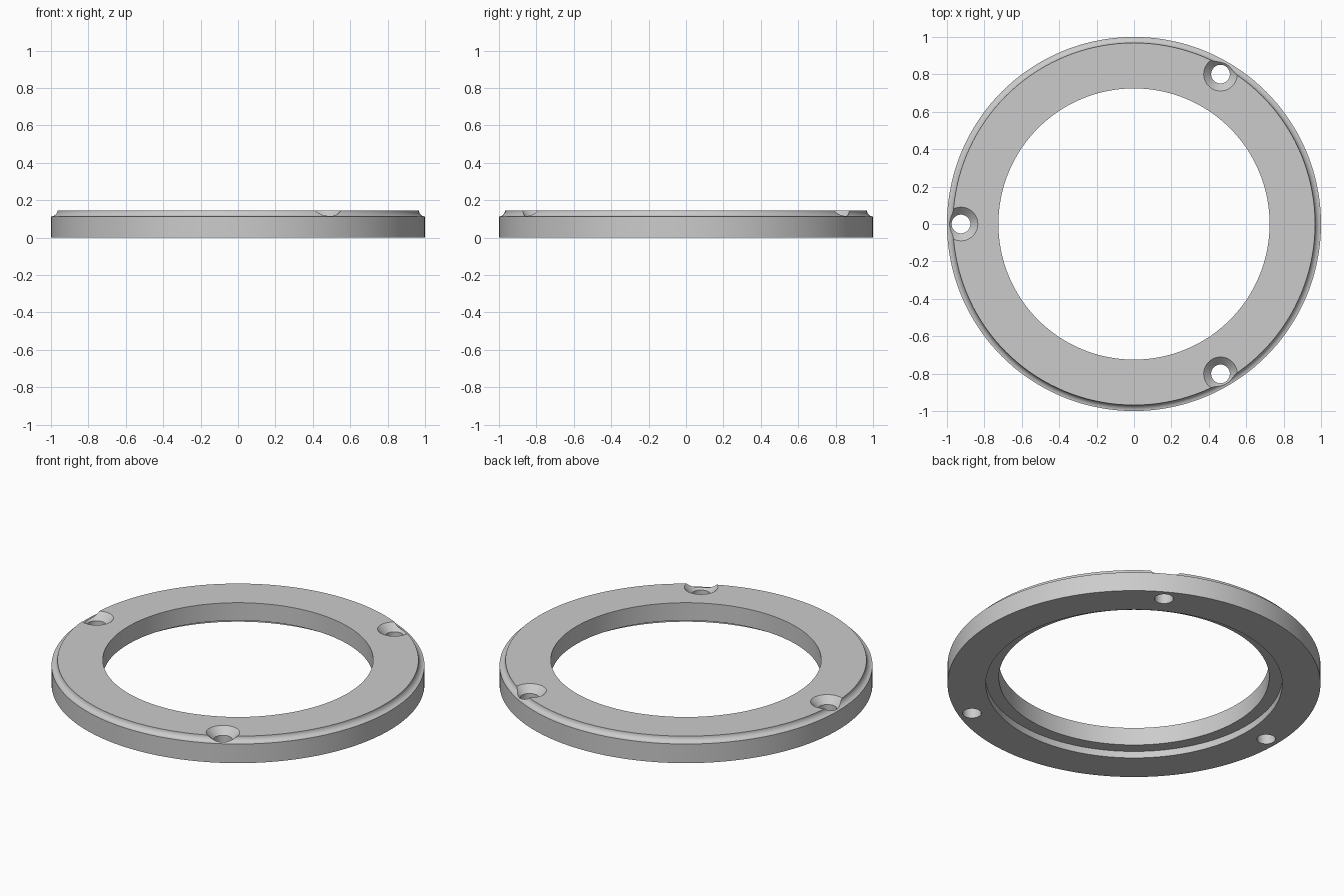
import bpy
import bmesh
from math import cos, sin, pi, radians

if "Cube" in bpy.data.objects:
    bpy.data.objects.remove(bpy.data.objects["Cube"], do_unlink=True)

OUTER, INNER, HEIGHT = 1.0, 0.725, 0.145
COVE = 0.032                       # radius of the concave rim groove
REBATE_R, REBATE_H = 0.795, 0.04   # step under the inner edge
HOLE_R, SINK_R, BOLT_R = 0.05, 0.09, 0.925

grey = bpy.data.materials.new("plain_grey")
grey.use_nodes = True
colour = (0.6, 0.6, 0.6, 1)
grey.diffuse_color = colour
grey.node_tree.nodes["Principled BSDF"].inputs["Base Color"].default_value = colour


def lathe(name, profile, steps, centre=(0, 0), closed=True):
    """Revolve (radius, z) points; open profiles get end caps."""
    bm = bmesh.new()
    rings = []
    for i in range(steps):
        a = 2 * pi * i / steps
        rings.append([bm.verts.new((centre[0] + r * cos(a), centre[1] + r * sin(a), z))
                      for r, z in profile])
    n = len(profile)
    for i in range(steps):
        a, b = rings[i], rings[(i + 1) % steps]
        for j in range(n if closed else n - 1):
            k = (j + 1) % n
            bm.faces.new((a[j], b[j], b[k], a[k]))
    if not closed:
        for j in (0, n - 1):
            bm.faces.new([ring[j] for ring in rings])
    bmesh.ops.recalc_face_normals(bm, faces=bm.faces)
    mesh = bpy.data.meshes.new(name)
    bm.to_mesh(mesh)
    bm.free()
    mesh.materials.append(grey)
    obj = bpy.data.objects.new(name, mesh)
    bpy.context.collection.objects.link(obj)
    return obj


# Ring with a cove around the top rim and a rebate underneath
cove = [(OUTER - COVE * sin(t * pi / 16), HEIGHT - COVE * cos(t * pi / 16))
        for t in range(9)]
profile = ([(REBATE_R, 0), (OUTER, 0)] + cove
           + [(INNER, HEIGHT), (INNER, REBATE_H), (REBATE_R, REBATE_H)])
ring = lathe("flange_ring", profile, 144)

# Three countersunk screw holes
lift = 0.05
sink = [(HOLE_R, -lift), (HOLE_R, HEIGHT - (SINK_R - HOLE_R)),
        (SINK_R + lift, HEIGHT + lift)]
cutters = []
for angle in (60, 180, 300):
    a = radians(angle)
    cutter = lathe("screw_hole_cutter", sink, 48,
                   (BOLT_R * cos(a), BOLT_R * sin(a)), closed=False)
    cutter.hide_render = True
    cutters.append(cutter)
    mod = ring.modifiers.new("screw_hole", 'BOOLEAN')
    mod.operation = 'DIFFERENCE'
    mod.solver = 'EXACT'
    mod.object = cutter

# Apply the cuts and drop the cutters
bpy.ops.object.select_all(action='DESELECT')
bpy.context.view_layer.objects.active = ring
ring.select_set(True)
for mod in list(ring.modifiers):
    bpy.ops.object.modifier_apply(modifier=mod.name)
for cutter in cutters:
    bpy.data.objects.remove(cutter, do_unlink=True)

bpy.ops.object.shade_smooth_by_angle(angle=radians(30))
